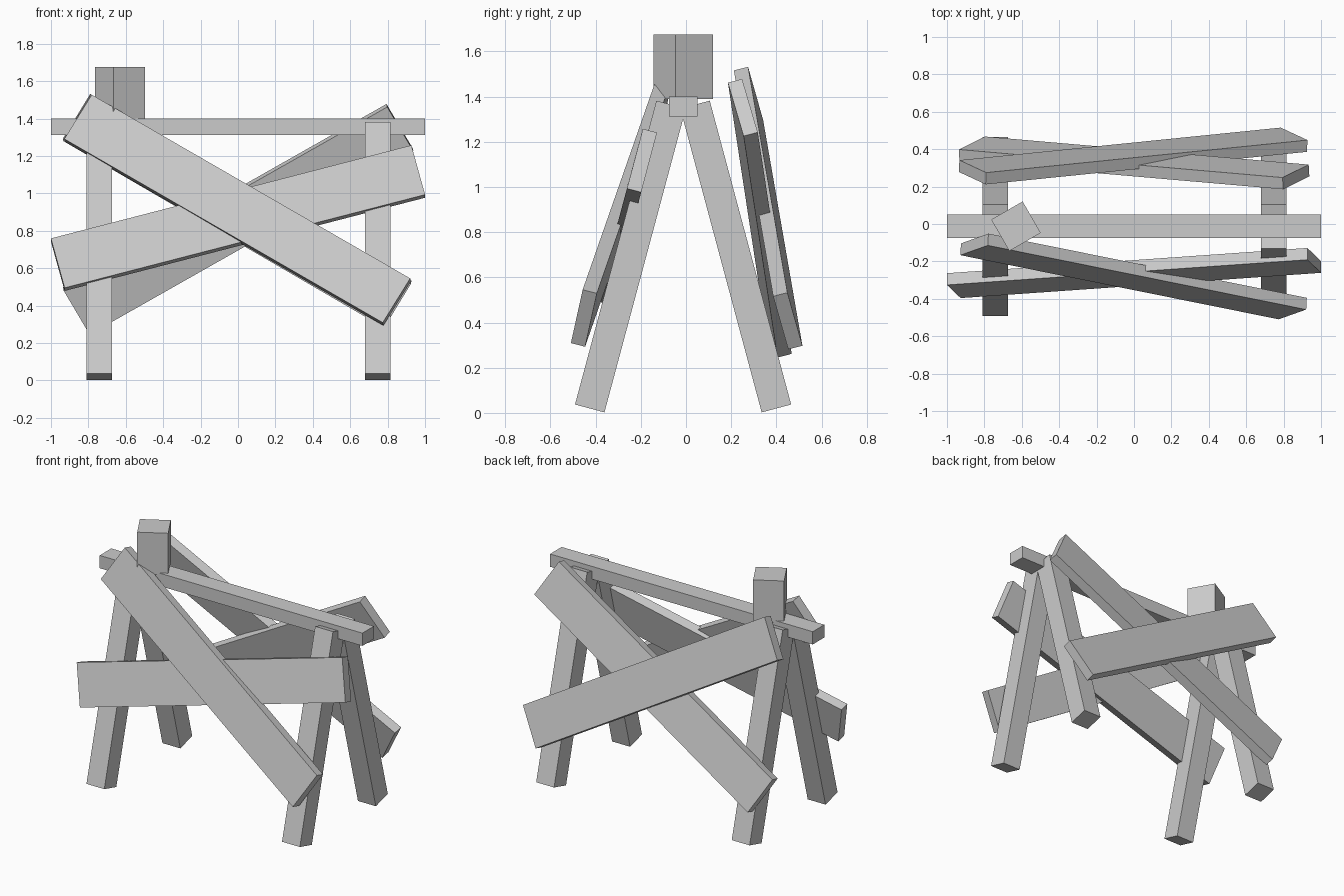
import bpy
from math import radians
from mathutils import Vector, Matrix

if "Cube" in bpy.data.objects:
    bpy.data.objects.remove(bpy.data.objects["Cube"])


def box(name, size, matrix):
    bpy.ops.mesh.primitive_cube_add(size=1)
    ob = bpy.context.object
    ob.name = name
    ob.data.transform(Matrix.Diagonal((*size, 1)))
    ob.matrix_world = matrix
    return ob


def plank(name, face_centre, along, across, size=(1.995, 0.283, 0.065)):
    """Board whose outer face is centred on face_centre."""
    x = Vector(along).normalized()
    y = Vector(across)
    y = (y - x * y.dot(x)).normalized()
    n = x.cross(y)
    m = Matrix((x, y, n)).transposed().to_4x4()
    m.translation = Vector(face_centre) - n * size[2] / 2
    return box(name, size, m)


MID_Y = -0.013

# Splayed legs, two A-frames
for side, x in (("left", -0.742), ("right", 0.747)):
    for end, s in (("front", -1), ("back", 1)):
        m = Matrix.Translation((x, MID_Y + s * 0.233, 0.692)) @ Matrix.Rotation(radians(15 * s), 4, 'X')
        box(f"{end}_{side}_leg", (0.136, 0.135, 1.392), m)

# Top beam
box("top_beam", (2.0, 0.126, 0.088), Matrix.Translation((0, MID_Y, 1.356)))

# Turned block standing on the beam
box("top_block", (0.194, 0.194, 0.287),
    Matrix.Translation((-0.631, -0.012, 1.532)) @ Matrix.Rotation(radians(30), 4, 'Z'))

# Crossed planks on both slopes
plank("front_falling_plank", (-0.004, -0.312, 0.918), (1.7075, -0.344, -0.985), (0.1425, 0.052, 0.235))
plank("front_rising_plank", (0, -0.2935, 0.876), (1.928, 0.135, 0.4985), (-0.0705, 0.071, 0.2675))
plank("back_rising_plank", (-0.0015, 0.358, 0.8695), (-1.73, 0.15, -0.98), (-0.136, -0.0665, 0.226))
plank("back_falling_plank", (-0.003, 0.395, 0.9145), (-1.7125, -0.1735, 0.9965), (0.1425, -0.0655, 0.231))
